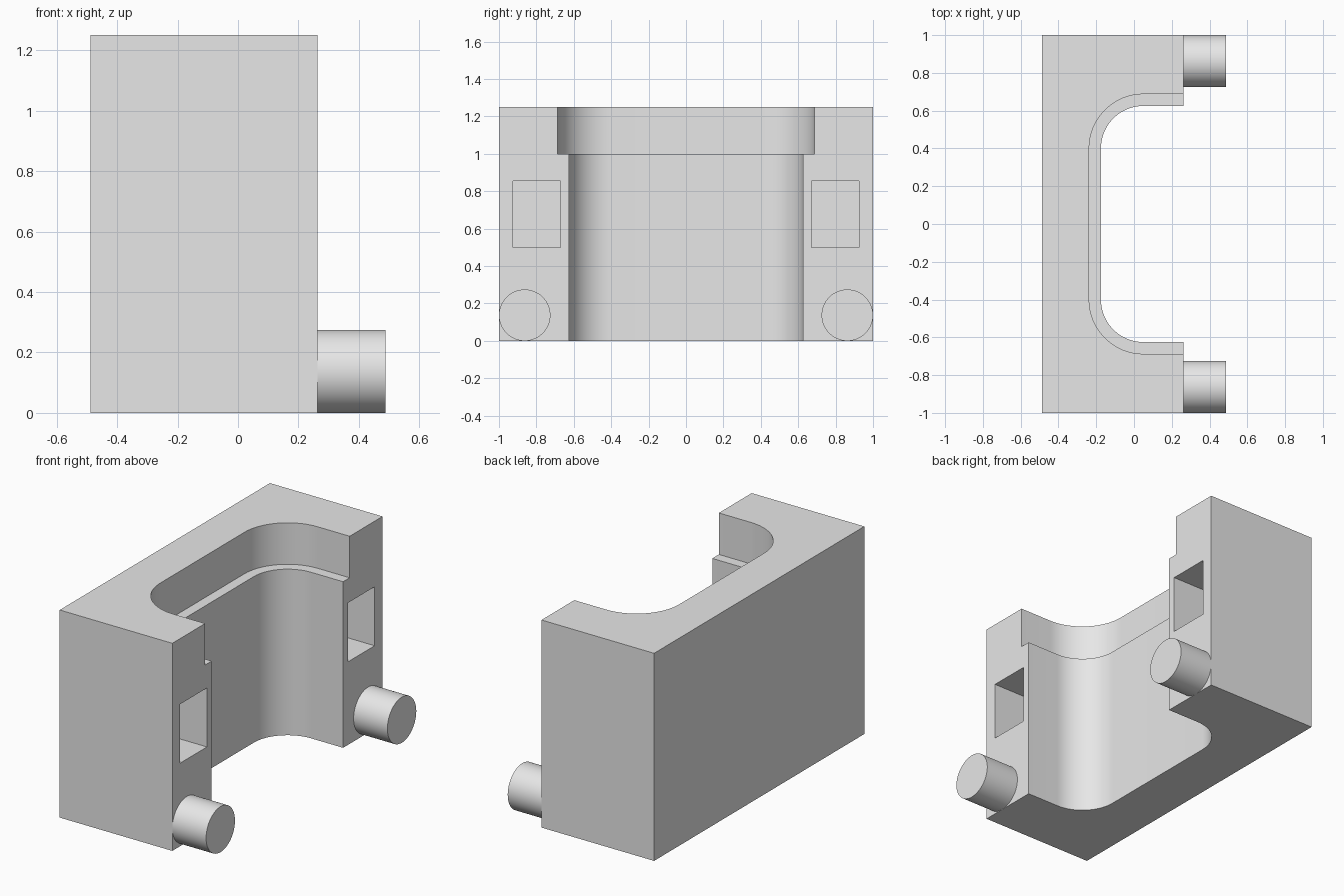
import bpy, bmesh, math
from mathutils import Matrix

if "Cube" in bpy.data.objects:
    bpy.data.objects.remove(bpy.data.objects["Cube"])

grey = bpy.data.materials.new("plain grey")
grey.diffuse_color = (0.8, 0.8, 0.8, 1)
grey.use_nodes = True
grey.node_tree.nodes["Principled BSDF"].inputs["Base Color"].default_value = grey.diffuse_color

X0, X1 = -0.4875, 0.2625      # back and open face of the block
H = 1.25


def make_object(name, bm):
    bmesh.ops.recalc_face_normals(bm, faces=bm.faces)
    mesh = bpy.data.meshes.new(name)
    bm.to_mesh(mesh)
    bm.free()
    mesh.materials.append(grey)
    ob = bpy.data.objects.new(name, mesh)
    bpy.context.collection.objects.link(ob)
    return ob


def box(name, x0, x1, y0, y1, z0, z1):
    bm = bmesh.new()
    bmesh.ops.create_cube(bm, size=1)
    for v in bm.verts:
        v.co = ((x0 + x1) / 2 + v.co.x * (x1 - x0),
                (y0 + y1) / 2 + v.co.y * (y1 - y0),
                (z0 + z1) / 2 + v.co.z * (z1 - z0))
    return make_object(name, bm)


def channel(name, radius, z0, z1, steps=20):
    """U-shaped prism, open towards +x, with rounded inner corners."""
    cx, cy = 0.05, 0.4
    pts = [(X1 + 0.2, cy + radius)]
    for i in range(steps + 1):
        a = math.pi / 2 * (1 + i / steps)
        pts.append((cx + radius * math.cos(a), cy + radius * math.sin(a)))
    pts += [(x, -y) for x, y in reversed(pts)]
    bm = bmesh.new()
    face = bm.faces.new([bm.verts.new((x, y, z0)) for x, y in pts])
    new = bmesh.ops.extrude_face_region(bm, geom=[face])["geom"]
    bmesh.ops.translate(bm, vec=(0, 0, z1 - z0),
                        verts=[g for g in new if isinstance(g, bmesh.types.BMVert)])
    return make_object(name, bm)


def smooth(ob):
    bpy.ops.object.select_all(action='DESELECT')
    ob.select_set(True)
    bpy.context.view_layer.objects.active = ob
    bpy.ops.object.shade_smooth_by_angle(angle=math.radians(30))


# Main block
block = box("block", X0, X1, -1, 1, 0, H)

# Stepped channel and the two rectangular pockets
cutters = [channel("lower_channel_cutter", 0.225, -0.1, 1.1),
           channel("upper_channel_cutter", 0.2875, 1.0, H + 0.1)]
for side in (-1, 1):
    y0, y1 = sorted((side * 0.67, side * 0.925))
    cutters.append(box("pocket_cutter", X1 - 0.25, X1 + 0.1, y0, y1, 0.5, 0.855))

bpy.context.view_layer.objects.active = block
for cutter in cutters:
    mod = block.modifiers.new("cut", 'BOOLEAN')
    mod.operation = 'DIFFERENCE'
    mod.solver = 'EXACT'
    mod.object = cutter
    bpy.ops.object.modifier_apply(modifier=mod.name)
    bpy.data.objects.remove(cutter)
smooth(block)

# Round pegs at the bottom corners
R, LENGTH = 0.1375, 0.225
for side, label in ((-1, "front"), (1, "rear")):
    bm = bmesh.new()
    bmesh.ops.create_cone(
        bm, cap_ends=True, segments=64, radius1=R, radius2=R, depth=LENGTH,
        matrix=Matrix.Translation((X1 + LENGTH / 2, side * (1 - R), R))
        @ Matrix.Rotation(math.pi / 2, 4, 'Y'))
    smooth(make_object(label + "_peg", bm))
